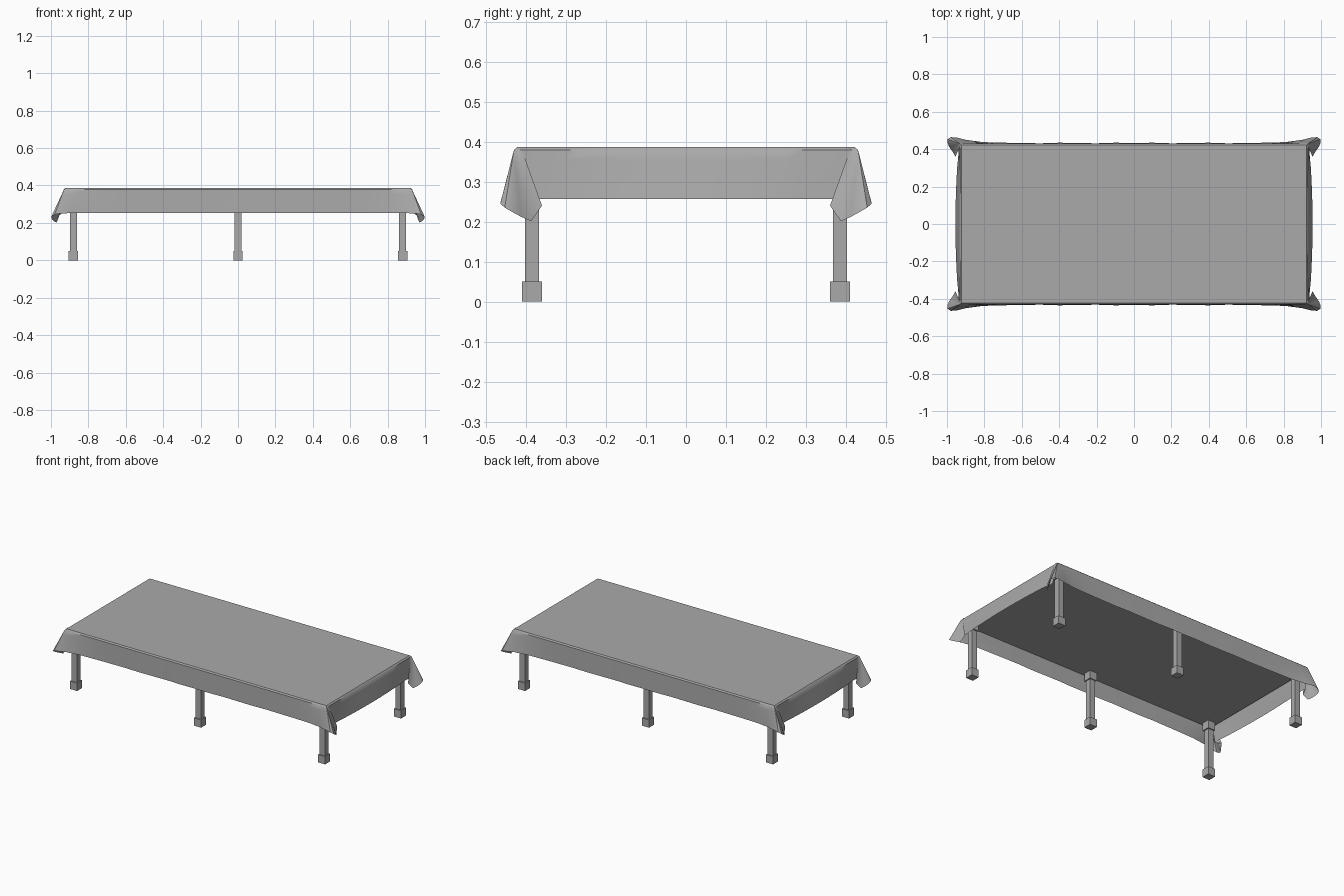
import bpy, bmesh, math

cube = bpy.data.objects.get("Cube")
if cube:
    bpy.data.objects.remove(cube, do_unlink=True)

grey = bpy.data.materials.new("plain grey")
grey.use_nodes = True
color = (0.4, 0.4, 0.4, 1)
grey.diffuse_color = color
grey.node_tree.nodes["Principled BSDF"].inputs["Base Color"].default_value = color

HALF_X, HALF_Y = 0.93, 0.43
TOP, EDGE, HEM = 0.386, 0.379, 0.252


def finish(name, bm):
    bmesh.ops.recalc_face_normals(bm, faces=bm.faces)
    mesh = bpy.data.meshes.new(name)
    bm.to_mesh(mesh)
    bm.free()
    mesh.materials.append(grey)
    obj = bpy.data.objects.new(name, mesh)
    bpy.context.collection.objects.link(obj)
    return obj


def add_box(bm, x, y, width, depth, low, high):
    verts = bmesh.ops.create_cube(bm, size=1)["verts"]
    bmesh.ops.scale(bm, vec=(width, depth, high - low), verts=verts)
    bmesh.ops.translate(bm, vec=(x, y, (low + high) / 2), verts=verts)


# Table board
bm = bmesh.new()
add_box(bm, 0, 0, 1.85, 0.85, 0.355, 0.375)
finish("table_board", bm)

# Six legs, each a post with a square foot and a square cap
for x, place in ((-0.88, "right"), (0, "middle"), (0.88, "left")):
    for y, side in ((-0.385, "front"), (0.385, "back")):
        bm = bmesh.new()
        add_box(bm, x, y, 0.036, 0.036, 0.04, 0.32)
        add_box(bm, x, y, 0.05, 0.05, 0, 0.05)
        add_box(bm, x, y, 0.05, 0.05, 0.305, 0.356)
        finish(f"{side}_{place}_leg", bm)

# Tablecloth: one quarter of the rim as pairs of (edge point, hem point)
quarter = []
for i in range(8):
    x = i * 0.1
    ripple = 0.002 * math.sin(i * 2.1)
    quarter.append(((x, HALF_Y), (x, HALF_Y + 0.003 + ripple, HEM)))
quarter += [
    ((0.8, HALF_Y), (0.81, 0.438, HEM)),
    ((0.88, HALF_Y), (0.9, 0.45, HEM)),
]
# Folded corner flap: swings out, hangs to a tip and tucks back under
corner = (HALF_X, HALF_Y)
for hem in ((0.95, 0.463, 0.25), (0.98, 0.464, 0.245), (0.997, 0.453, 0.235),
            (0.998, 0.436, 0.225), (0.988, 0.412, 0.212)):
    quarter.append((corner, hem))
quarter += [
    ((HALF_X, 0.42), (0.97, 0.387, 0.201)),
    ((HALF_X + 0.002, 0.41), (0.955, 0.36, 0.24)),
    ((HALF_X, 0.42), (0.94, 0.4, HEM)),
    ((HALF_X, 0.39), (0.939, 0.37, 0.256)),
]
# End panel, bowed outward in the middle
for i in range(7):
    y = 0.3 * (1 - i / 6)
    bow = 0.94 + 0.015 * math.cos(y / 0.4 * math.pi / 2)
    quarter.append(((HALF_X, y), (bow, y, 0.257)))

# Mirror the quarter all the way round
rim = []
for sx, sy, step in ((1, 1, 1), (1, -1, -1), (-1, -1, 1), (-1, 1, -1)):
    part = [((e[0] * sx, e[1] * sy), (h[0] * sx, h[1] * sy, h[2]))
            for e, h in quarter[::step]]
    rim += part[:-1]

STEPS = 5
bm = bmesh.new()
rings = [[bm.verts.new((math.copysign(max(abs(e[0]) - 0.008, 0), e[0]),
                        math.copysign(max(abs(e[1]) - 0.008, 0), e[1]), TOP))
          for e, h in rim]]
for k in range(STEPS + 1):
    t = k / STEPS
    rings.append([bm.verts.new((e[0] + (h[0] - e[0]) * t,
                                e[1] + (h[1] - e[1]) * t,
                                EDGE + (h[2] - EDGE) * t)) for e, h in rim])
count = len(rim)
for upper, lower in zip(rings, rings[1:]):
    for i in range(count):
        j = (i + 1) % count
        bm.faces.new((upper[i], upper[j], lower[j], lower[i]))
bmesh.ops.remove_doubles(bm, verts=bm.verts, dist=0.0005)

# Flat top of the cloth
rim_edges = [e for e in bm.edges if e.is_boundary
             and all(v.co.z > TOP - 0.001 for v in e.verts)]
bmesh.ops.contextual_create(bm, geom=rim_edges)
cloth = finish("tablecloth", bm)
bpy.ops.object.select_all(action="DESELECT")
cloth.select_set(True)
bpy.context.view_layer.objects.active = cloth
bpy.ops.object.shade_smooth_by_angle(angle=math.radians(40))
